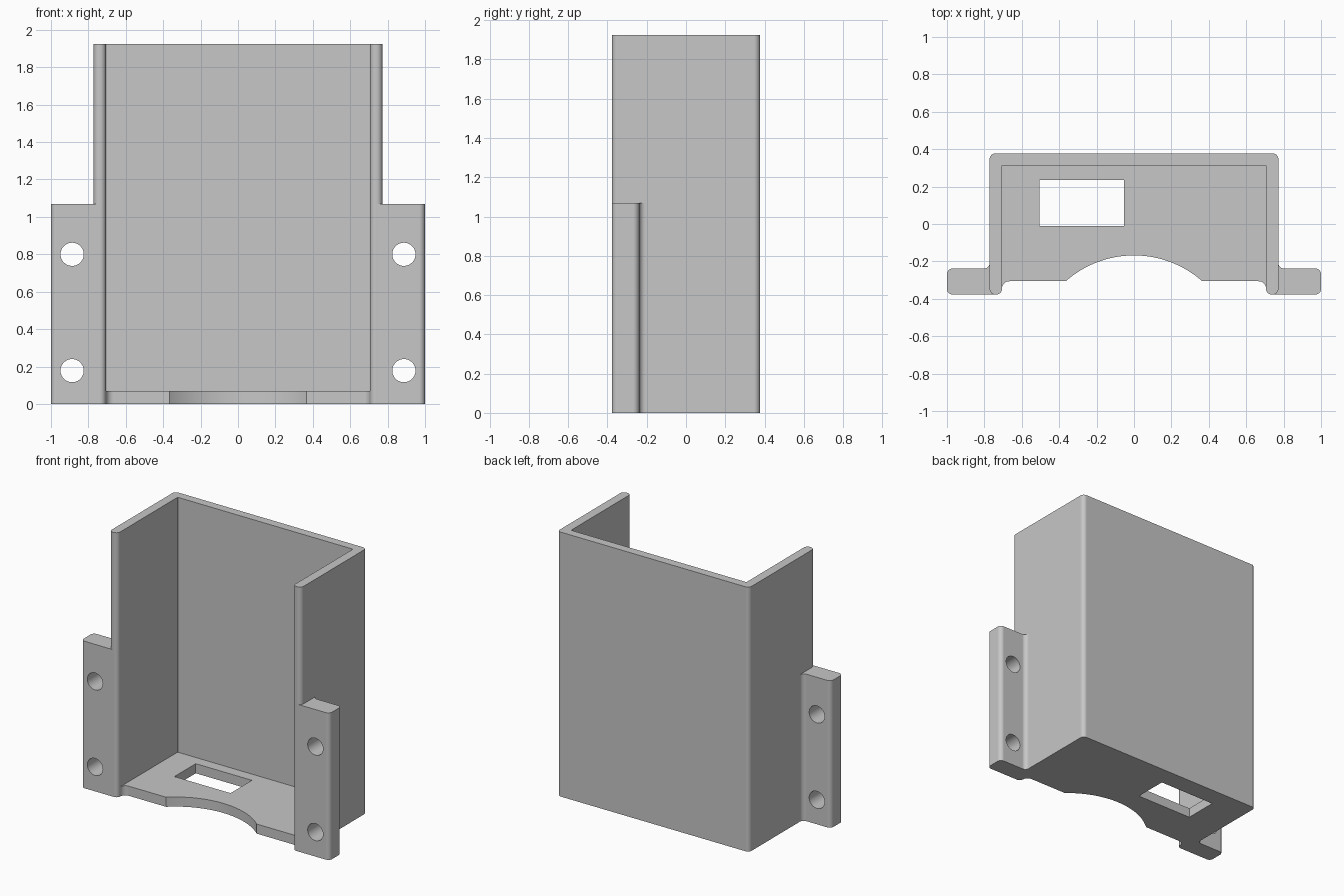
import bpy, bmesh, math
from mathutils import Vector

cube = bpy.data.objects.get("Cube")
if cube:
    bpy.data.objects.remove(cube, do_unlink=True)

grey = bpy.data.materials.new("plain grey")
grey.use_nodes = True
colour = (0.57, 0.57, 0.57, 1)
grey.diffuse_color = colour
grey.node_tree.nodes["Principled BSDF"].inputs["Base Color"].default_value = colour


def rounded(corners, steps=8):
    """Replace each (x, y, radius) corner of a closed outline with an arc."""
    out = []
    for i, (x, y, r) in enumerate(corners):
        p = Vector((x, y))
        if r == 0:
            out.append(p)
            continue
        a = (Vector(corners[i - 1][:2]) - p).normalized()
        b = (Vector(corners[(i + 1) % len(corners)][:2]) - p).normalized()
        half = a.angle(b) / 2
        centre = p + (a + b).normalized() * r / math.sin(half)
        start = p + a * r / math.tan(half) - centre
        end = p + b * r / math.tan(half) - centre
        for k in range(steps + 1):
            out.append(centre + start.lerp(end, k / steps).normalized() * r)
    return out


def extrude(name, outline, z0, z1):
    """Upright prism over a closed outline."""
    bm = bmesh.new()
    face = bm.faces.new([bm.verts.new((p[0], p[1], z0)) for p in outline])
    up = bmesh.ops.extrude_face_region(bm, geom=[face], use_keep_orig=True)
    verts = [g for g in up["geom"] if isinstance(g, bmesh.types.BMVert)]
    bmesh.ops.translate(bm, verts=verts, vec=(0, 0, z1 - z0))
    bmesh.ops.recalc_face_normals(bm, faces=bm.faces)
    mesh = bpy.data.meshes.new(name)
    bm.to_mesh(mesh)
    bm.free()
    ob = bpy.data.objects.new(name, mesh)
    bpy.context.collection.objects.link(ob)
    mesh.materials.append(grey)
    return ob


def activate(ob):
    bpy.ops.object.select_all(action="DESELECT")
    ob.select_set(True)
    bpy.context.view_layer.objects.active = ob


def cut(ob, cutter):
    mod = ob.modifiers.new("cut", "BOOLEAN")
    mod.operation, mod.object, mod.solver = "DIFFERENCE", cutter, "EXACT"
    activate(ob)
    bpy.ops.object.modifier_apply(modifier=mod.name)
    bpy.data.objects.remove(cutter, do_unlink=True)


def finish(ob):
    activate(ob)
    bpy.ops.object.shade_smooth_by_angle(angle=math.radians(30))
    mod = ob.modifiers.new("flat faces", "WEIGHTED_NORMAL")
    mod.keep_sharp = True


OUT, INN = 0.772, 0.706             # outer and inner half width of the shell
FRONT, BACK, BACK_IN = -0.377, 0.377, 0.314
R = 0.03

# Three-sided shell with rounded back corners and rounded front rims
half = [(INN, BACK_IN, 0.005), (INN, FRONT, R), (OUT, FRONT, R), (OUT, BACK, R)]
shell = extrude("shell", rounded(half + [(-x, y, r) for x, y, r in reversed(half)]), 0, 1.925)
finish(shell)

# Floor with a curved bite in the front edge and fillets into the walls
EDGE, BITE, DEPTH, FILLET = -0.306, 0.365, 0.138, 0.04
radius = (BITE ** 2 + DEPTH ** 2) / (2 * DEPTH)
sweep = math.asin(BITE / radius)
bite = []
for k in range(33):
    t = sweep * (1 - k / 16)
    bite.append((radius * math.sin(t), EDGE + DEPTH - radius + radius * math.cos(t)))
left_edge = [(INN, BACK_IN)]
for k in range(9):
    t = math.pi / 2 * (1 - k / 8)
    left_edge.append((INN - FILLET + FILLET * math.sin(t), EDGE - FILLET + FILLET * math.cos(t)))
right_edge = [(-x, y) for x, y in reversed(left_edge)]
floor = extrude("floor", left_edge + bite + right_edge, 0, 0.07)
window = [(-0.505, -0.01), (-0.053, -0.01), (-0.053, 0.235), (-0.505, 0.235)]
cut(floor, extrude("window_cutter", window, -0.1, 0.2))
finish(floor)

# Mounting flanges with two screw holes each
for name, s in (("left", 1), ("right", -1)):
    corners = [(OUT - R, FRONT, 0), (1, FRONT, R), (1, -0.238, R), (OUT, -0.238, R),
               (OUT, -0.2, 0), (OUT - R, -0.2, 0)]
    flange = extrude(name + "_flange", rounded([(s * x, y, r) for x, y, r in corners]), 0, 1.07)
    for z in (0.178, 0.8):
        bpy.ops.mesh.primitive_cylinder_add(vertices=48, radius=0.062, depth=0.5,
                                            location=(s * 0.887, -0.3, z),
                                            rotation=(math.pi / 2, 0, 0))
        cut(flange, bpy.context.object)
    finish(flange)
